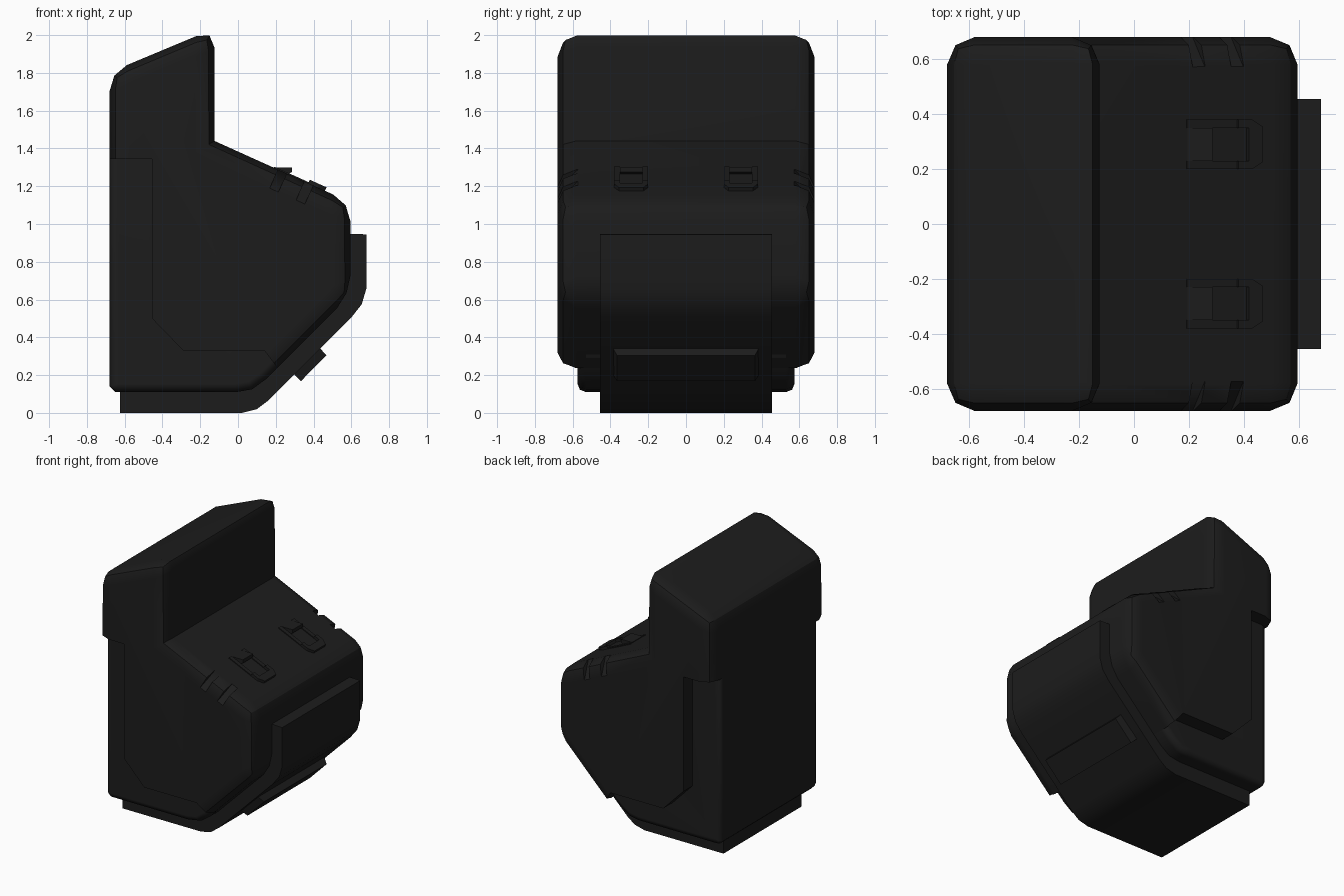
import bpy, bmesh, math
from mathutils import Vector

if "Cube" in bpy.data.objects:
    bpy.data.objects.remove(bpy.data.objects["Cube"])

dark = bpy.data.materials.new("dark_plastic")
dark.diffuse_color = (0.012, 0.012, 0.012, 1)
dark.use_nodes = True
dark.node_tree.nodes["Principled BSDF"].inputs["Base Color"].default_value = dark.diffuse_color


def prism(name, pts, vec, bevel=0.0, pick=None, angle=30):
    """Extrude a 3D polygon along vec, optionally bevelling picked edges."""
    bm = bmesh.new()
    vec = Vector(vec)
    a = [bm.verts.new(Vector(p)) for p in pts]
    b = [bm.verts.new(Vector(p) + vec) for p in pts]
    bm.faces.new(a)
    bm.faces.new(b[::-1])
    n = len(pts)
    for i in range(n):
        j = (i + 1) % n
        bm.faces.new((a[j], a[i], b[i], b[j]))
    bmesh.ops.recalc_face_normals(bm, faces=bm.faces)
    if bevel:
        bmesh.ops.bevel(bm, geom=[e for e in bm.edges if pick(e)], offset=bevel,
                        segments=2, profile=0.5, affect='EDGES', clamp_overlap=True)
    me = bpy.data.meshes.new(name)
    bm.to_mesh(me)
    bm.free()
    me.materials.append(dark)
    ob = bpy.data.objects.new(name, me)
    bpy.context.collection.objects.link(ob)
    smooth(ob, angle)
    return ob


def smooth(ob, angle):
    bpy.ops.object.select_all(action='DESELECT')
    ob.select_set(True)
    bpy.context.view_layer.objects.active = ob
    bpy.ops.object.shade_smooth_by_angle(angle=math.radians(angle))


def side(name, xz, half, **kw):
    """Side profile extruded symmetrically across y."""
    return prism(name, [(x, -half, z) for x, z in xz], (0, 2 * half, 0), **kw)


def weighted(ob):
    ob.modifiers.new("weighted", 'WEIGHTED_NORMAL').keep_sharp = True


def is_cap(e):
    return abs(e.verts[0].co.y - e.verts[1].co.y) < 1e-4


# Local frame of the sloping top: s along the slope, n out of it
th = math.atan(0.451)
U = Vector((math.cos(th), 0, -math.sin(th)))
N = Vector((math.sin(th), 0, math.cos(th)))


def slope(s, y, n):
    return Vector((-0.125, y, 1.44)) + U * s + N * n


# Wide outer shell, rounded everywhere but the inner step
shell = side("outer_shell", [(-.68, .11), (-.68, 1.803), (-.125, 2.035), (-.125, 1.44),
                             (.595, 1.115), (.595, .625), (.08, .11)], .68, bevel=.1,
             pick=lambda e: is_cap(e) or (e.verts[0].co - Vector((-.125, e.verts[0].co.y, 1.44))).length > .01)

# Cutters: lower rear recess and corner grooves
cutters = [side("recess_cutter", [(-.9, 1.345), (-.455, 1.345), (-.455, .5), (-.29, .33),
                                  (.14, .33), (.2, .25), (.27, .1), (.27, -.2), (-.9, -.2)], .9)]
for sgn in (-1, 1):
    for x in (.235, .375):
        s = (x + .125) / math.cos(th) - .025
        tri = [slope(s, sgn * .572, 0), slope(s, sgn * .68, -.108), slope(s, sgn * .78, -.108),
               slope(s, sgn * .78, .1), slope(s, sgn * .572, .1)]
        cutters.append(prism("groove_cutter", tri, U * .05))
for c in cutters:
    c.hide_render = True
    m = shell.modifiers.new("cut", 'BOOLEAN')
    m.operation, m.solver, m.object = 'DIFFERENCE', 'EXACT', c
bpy.context.view_layer.update()
dg = bpy.context.evaluated_depsgraph_get()
mesh = bpy.data.meshes.new_from_object(shell.evaluated_get(dg))
shell.modifiers.clear()
shell.data = mesh
for c in cutters:
    bpy.data.objects.remove(c)
smooth(shell, 50)
weighted(shell)

# Narrower core showing in the recess
core = side("inner_core", [(-.68, .14), (-.68, 1.4), (-.3, 1.4), (-.3, .6), (-.1, .45), (.28, .45),
                           (.28, .31), (.15, .18), (.075, .125), (-.01, .11), (-.65, .11)],
            .575, bevel=.045, pick=is_cap, angle=50)
weighted(core)

# Broad strap wrapping the front and underside
side("strap", [(-.625, 0), (.02, 0), (.1, .02), (.16, .065), (.6, .505), (.655, .575), (.68, .66),
               (.68, .945), (.55, .95), (.55, .66), (.05, .16), (-.625, .16)], .455)

# Raised bar on the sloping part of the strap
bar = side("strap_bar", [(.425, .35), (.437, .339), (.468, .305), (.333, .168), (.30, .2), (.288, .212)], .385)
for v in bar.data.vertices:
    if v.co.x - v.co.z > .12:
        v.co.y *= .95

# Pair of clips on the sloping top
for sgn in (-1, 1):
    y0 = sgn * .29

    def clip(name, start, height):
        outline = [(start, -.09), (.6, -.09), (.642, -.065), (.642, .065), (.6, .09), (start, .09),
                   (start, .06), (.587, .06), (.587, -.06), (start, -.06)]
        prism(name, [slope(s, y0 + y, -.02) for s, y in outline], N * (height + .02))

    clip("clip_frame", .346, .006)
    clip("clip_end", .545, .02)
    tab = [(.195, 1.30), (.285, 1.30), (.285, 1.275), (.25, 1.255), (.195, 1.27)]
    prism("clip_tab", [(x, y0 - .06, z) for x, z in tab], (0, .12, 0))
